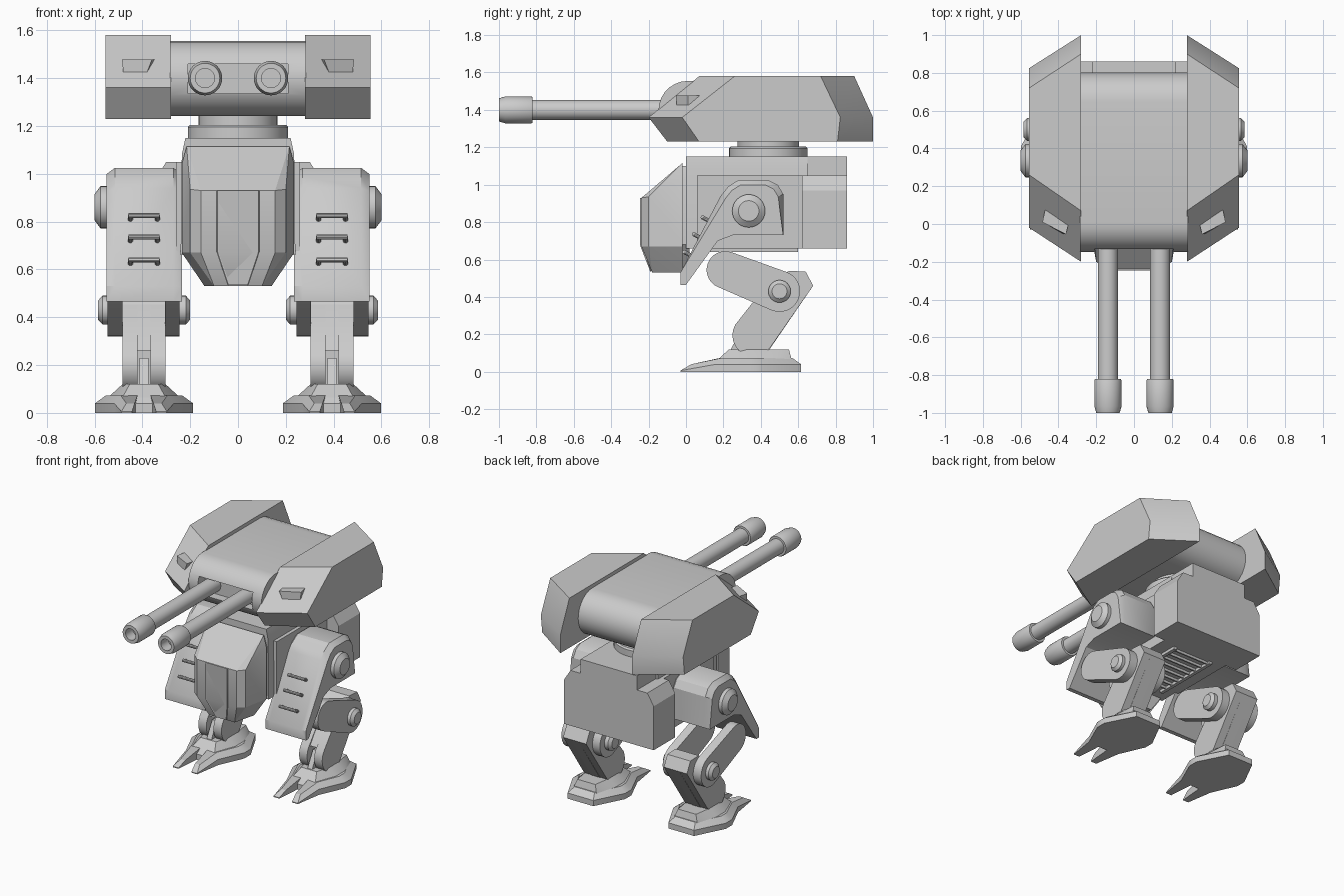
import bpy, bmesh, math
from mathutils import Vector

if "Cube" in bpy.data.objects:
    bpy.data.objects.remove(bpy.data.objects["Cube"])

grey = bpy.data.materials.new("armour_grey")
grey.diffuse_color = (0.6, 0.6, 0.6, 1)
grey.use_nodes = True
grey.node_tree.nodes["Principled BSDF"].inputs["Base Color"].default_value = grey.diffuse_color


def finish(name, bm):
    bmesh.ops.recalc_face_normals(bm, faces=bm.faces[:])
    me = bpy.data.meshes.new(name)
    bm.to_mesh(me)
    bm.free()
    me.materials.append(grey)
    ob = bpy.data.objects.new(name, me)
    bpy.context.collection.objects.link(ob)
    return ob


def loft(name, rings):
    """Skin a list of equal-length point rings and cap both ends."""
    bm = bmesh.new()
    vs = [[bm.verts.new(p) for p in r] for r in rings]
    n = len(vs[0])
    for a, b in zip(vs, vs[1:]):
        for i in range(n):
            j = (i + 1) % n
            bm.faces.new((a[i], a[j], b[j], b[i]))
    bm.faces.new(vs[0])
    bm.faces.new(vs[-1])
    return finish(name, bm)


def hull(name, pts):
    bm = bmesh.new()
    for p in pts:
        bm.verts.new(p)
    res = bmesh.ops.convex_hull(bm, input=bm.verts[:])
    loose = [v for v in bm.verts if not v.link_faces]
    bmesh.ops.delete(bm, geom=loose, context='VERTS')
    bmesh.ops.dissolve_limit(bm, angle_limit=0.02, verts=bm.verts[:], edges=bm.edges[:])
    return finish(name, bm)


def prism(name, yz, x0, x1):
    return loft(name, [[(x, y, z) for y, z in yz] for x in (x0, x1)])


def box(name, x0, x1, y0, y1, z0, z1):
    return prism(name, [(y0, z0), (y1, z0), (y1, z1), (y0, z1)], x0, x1)


def lathe(name, start, direction, steps, n=32):
    """Round part along a direction, steps = (distance, radius)."""
    d = Vector(direction).normalized()
    u = d.orthogonal().normalized()
    w = d.cross(u)
    ang = [2 * math.pi * i / n for i in range(n)]
    return loft(name, [[Vector(start) + d * t + (u * math.cos(a) + w * math.sin(a)) * r
                        for a in ang] for t, r in steps])


def capsule(c0, r0, c1, r1, n=14):
    """Outline of a rounded link between two (y, z) centres."""
    base = math.atan2(c1[1] - c0[1], c1[0] - c0[0])
    pts = []
    for c, r, off in ((c0, r0, math.pi / 2), (c1, r1, -math.pi / 2)):
        for i in range(n + 1):
            a = base + off + math.pi * i / n
            pts.append((c[0] + r * math.cos(a), c[1] + r * math.sin(a)))
    return pts


def both(pts):
    return [(s * x, y, z) for x, y, z in pts for s in (1, -1)]


# turret centre with gun slot
centre = prism("turret_centre", capsule((0.01, 1.398), 0.157, (0.645, 1.398), 0.157), -0.285, 0.285)
cutter = box("slot_cutter", -0.21, 0.21, -0.3, -0.07, 1.335, 1.46)
cutter.hide_render = True
mod = centre.modifiers.new("slot", 'BOOLEAN')
mod.operation = 'DIFFERENCE'
mod.object = cutter
mod.solver = 'EXACT'
bpy.context.view_layer.objects.active = centre
bpy.ops.object.modifier_apply(modifier="slot")
bpy.data.objects.remove(cutter)

# turret ring
lathe("turret_ring", (0, 0.44, 1.13), (0, 0, 1),
      [(0, 0.21), (0.065, 0.21), (0.075, 0.2), (0.075, 0.165), (0.13, 0.165)], 40)

# main hull, hip blocks and wide rear box
hull("hull", both([(x, y, z) for y in (0.0, 0.65) for x, z in
                   ((0.22, 1.15), (0.235, 1.08), (0.24, 0.66))]))
hull("hip_block", both([(x, y, z) for y in (0.06, 0.63) for x, z in ((0.26, 1.05), (0.26, 0.66))]))
half = [(0.22, 1.15), (0.22, 1.05), (0.30, 1.05), (0.35, 0.97), (0.35, 0.66)]
outline = half + [(-x, z) for x, z in reversed(half)]
loft("rear_box", [[(x, y, z) for x, z in outline] for y in (0.62, 0.86)])

# belly vent
for x in (-0.15, 0.15):
    box("vent_rail", x - 0.012, x + 0.012, 0.1, 0.6, 0.64, 0.67)
for i in range(8):
    y = 0.13 + i * 0.06
    hull("vent_slat", [(x, y + dy, z) for x in (-0.145, 0.145)
                       for dy, z in ((0, 0.665), (0.035, 0.665), (0.03, 0.645), (0.02, 0.645))])

# cockpit nose, its collar and raised front panel
hull("cockpit", both([(0.215, -0.02, 1.115), (0.235, -0.02, 1.04), (0.235, -0.02, 0.67),
                      (0.14, -0.02, 0.53), (0.2, -0.2, 0.935), (0.2, -0.2, 0.67),
                      (0.155, -0.238, 0.93), (0.155, -0.238, 0.67), (0.10, -0.18, 0.53)]))
hull("cockpit_collar", both([(x, y, z) for y in (-0.03, 0.02) for x, z in
                             ((0.205, 1.1), (0.225, 1.03), (0.225, 0.68), (0.13, 0.545))]))
panel = [(0.09, -0.238, 0.93), (0.09, -0.238, 0.675), (0.042, -0.184, 0.535)]
panel += [(-x, y, z) for x, y, z in reversed(panel)]
loft("cockpit_panel", [panel, [(x * 0.96, y - 0.007, z) for x, y, z in panel]])

for s, side in ((1, "left_"), (-1, "right_")):
    # turret armour pod, tapered outward at both ends
    inner = [(-0.2, 1.36), (0.07, 1.58), (0.90, 1.58), (1.0, 1.36), (1.0, 1.23), (-0.1, 1.23)]
    outer = [(-0.02, 1.36), (0.26, 1.58), (0.72, 1.58), (0.825, 1.36), (0.81, 1.23), (0.07, 1.23)]
    loft(side + "turret_pod", [[(s * 0.28, y, z) for y, z in inner],
                               [(s * 0.555, y, z) for y, z in outer]])
    # lamp housing on the pod slope
    lamp = [(0.36, -0.055, 1.478), (0.485, 0.01, 1.478), (0.48, 0.01, 1.425), (0.38, -0.05, 1.425)]
    loft(side + "lamp", [[(s * x, y, z) for x, y, z in lamp],
                         [(s * (x - 0.02), y + 0.09, z) for x, y, z in lamp]])
    # gun barrel with bored muzzle
    lathe(side + "gun", (s * 0.138, 0, 1.4), (0, -1, 0),
          [(0.0, 0.053), (0.82, 0.053), (0.82, 0.068), (0.828, 0.072), (0.965, 0.072),
           (1.0, 0.062), (1.0, 0.04), (0.92, 0.04)])

    # thigh armour with chamfered sides
    thigh = [(0.52, 0.73), (0.52, 0.95), (0.49, 1.0), (0.44, 1.025), (0.28, 1.025), (0.225, 0.99),
             (0.185, 0.94), (-0.03, 0.53), (-0.03, 0.465), (0.0, 0.465), (0.17, 0.70), (0.25, 0.73)]
    small = [(0.35 + (y - 0.35) * 0.84, 0.86 + (z - 0.86) * 0.84) if z > 0.75 else (y, z)
             for y, z in thigh]
    loft(side + "thigh_armour", [[(s * x, y, z) for y, z in p] for x, p in
                                 ((0.235, small), (0.27, thigh), (0.515, thigh), (0.55, small))])
    # rungs on the thigh front
    for z in (0.81, 0.72, 0.625):
        y = -0.03 + (z - 0.53) * 0.525
        a, b = [Vector((s * x, y - 0.028, z + 0.015)) for x in (0.337, 0.45)]
        lathe(side + "rung", a, b - a, [(-0.008, 0.011), (0.121, 0.011)], 10)
        for p in (a, b):
            lathe(side + "rung_post", p, (0, 0.88, -0.47), [(0, 0.011), (0.05, 0.011)], 10)
    # hip hub
    lathe(side + "hip_hub", (s * 0.2, 0.335, 0.86), (s, 0, 0),
          [(0, 0.088), (0.375, 0.088), (0.4, 0.055)])

    # knee link plates and knee hub
    link = capsule((0.21, 0.545), 0.1, (0.5, 0.43), 0.11)
    for x0, x1 in ((0.245, 0.305), (0.483, 0.545)):
        prism(side + "knee_link", link, s * x0, s * x1)
    lathe(side + "knee_hub", (s * 0.2, 0.5, 0.43), (s, 0, 0),
          [(0, 0.04), (0.018, 0.06), (0.367, 0.06), (0.385, 0.04)])

    # shin: two forked cheeks and a shorter core
    top = [(0.68, 0.46), (0.64, 0.535), (0.55, 0.54), (0.38, 0.40)]
    ankle = [(0.36 + 0.112 * math.cos(a), 0.195 + 0.112 * math.sin(a))
             for a in [math.radians(150 + i * 15) for i in range(13)]]
    for x0, x1 in ((0.303, 0.365), (0.421, 0.483)):
        prism(side + "shin_cheek", top + ankle, s * x0, s * x1)
    prism(side + "shin_core", top + [(0.282, 0.26), (0.36, 0.26), (0.36, 0.1), (0.44, 0.11)],
          s * 0.36, s * 0.426)
    hull(side + "ankle_tongue", [(s * x, y, z) for x in (0.375, 0.411) for y, z in
                                 ((0.23, 0.1), (0.25, 0.14), (0.3, 0.23), (0.37, 0.23), (0.37, 0.1))])

    # foot with two toes
    plan = [(0.035, 0.15), (0.05, -0.03), (0.095, -0.03), (0.125, 0.16),
            (0.205, 0.34), (0.205, 0.41), (0.10, 0.615)]
    plan += [(-x, y) for x, y in reversed(plan)]
    cx = 0.393
    upper = [(x * 0.78, 0.33 + (y - 0.33) * 0.84) for x, y in plan]
    loft(side + "foot", [
        [(s * (cx + x), y, 0) for x, y in plan],
        [(s * (cx + x), y, 0.04 if y > 0.1 else 0.006) for x, y in plan],
        [(s * (cx + x), y, 0.073 if y > 0.1 else 0.04) for x, y in upper]])
    hull(side + "foot_block", [(s * (cx + dx * m), y, z) for m in (1, -1) for dx, y, z in
                               ((0.09, 0.17, 0.065), (0.15, 0.33, 0.065), (0.15, 0.42, 0.065),
                                (0.09, 0.565, 0.065), (0.06, 0.23, 0.12), (0.09, 0.33, 0.12),
                                (0.09, 0.42, 0.12), (0.07, 0.55, 0.12))])

# smooth the round parts, keep hard edges
for ob in bpy.data.objects:
    ob.select_set(True)
bpy.context.view_layer.objects.active = centre
bpy.ops.object.shade_smooth_by_angle(angle=math.radians(28))
